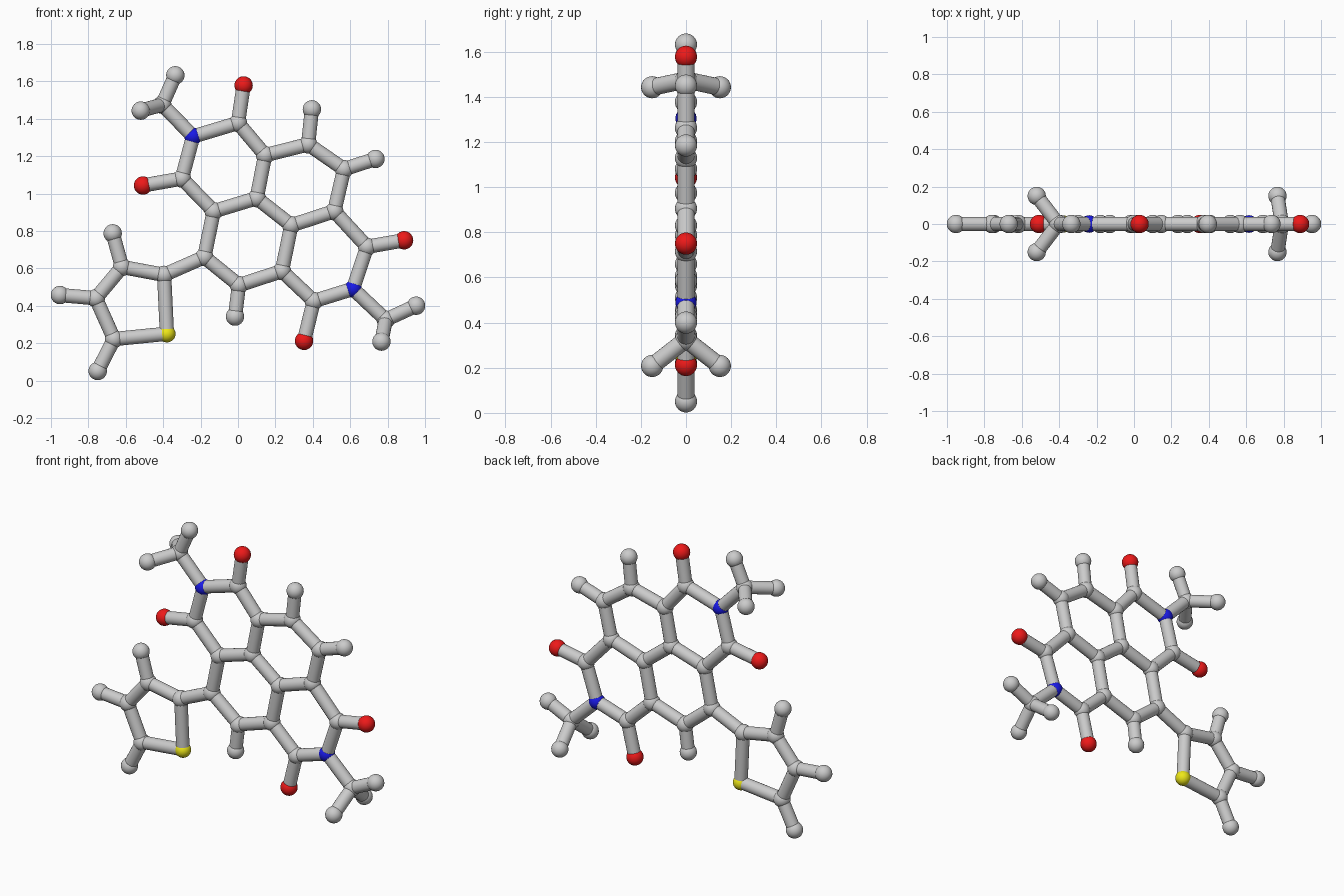
import bpy
from mathutils import Vector
from itertools import combinations

if "Cube" in bpy.data.objects:
    bpy.data.objects.remove(bpy.data.objects["Cube"])

ATOM_R, BOND_R = 0.049, 0.038


def material(name, rgb):
    m = bpy.data.materials.new(name)
    m.diffuse_color = (*rgb, 1)
    m.use_nodes = True
    m.node_tree.nodes["Principled BSDF"].inputs["Base Color"].default_value = m.diffuse_color
    return m


# Atom centres as (x, z) in the molecule's flat plane
flat = {
    "carbon": [
        # fused ring core
        (-0.13, 0.905), (0.10, 0.975), (0.285, 0.83), (0.235, 0.585),
        (0.005, 0.51), (-0.18, 0.66), (0.145, 1.205), (0.375, 1.263),
        (0.567, 1.13), (0.515, 0.905),
        # carbonyl carbons
        (0.0, 1.377), (-0.30, 1.08), (0.69, 0.715), (0.405, 0.425),
        # methyl carbons
        (-0.405, 1.475), (0.79, 0.325),
        # five-sided ring
        (-0.395, 0.565), (-0.62, 0.607), (-0.76, 0.44), (-0.663, 0.222)],
    "nitrogen": [(-0.24, 1.305), (0.615, 0.49)],
    "oxygen": [(0.03, 1.578), (-0.508, 1.043), (0.888, 0.75), (0.353, 0.212)],
    "sulfur": [(-0.38, 0.25)],
    "hydrogen": [(0.395, 1.45), (0.735, 1.185), (-0.016, 0.342), (-0.67, 0.787),
                 (-0.952, 0.457), (-0.75, 0.051), (-0.335, 1.632), (0.952, 0.40)],
}
atoms = [(kind, Vector((x, 0, z))) for kind, pts in flat.items() for x, z in pts]

# Methyl hydrogens mirrored in front of and behind the plane
for x, z in [(-0.52, 1.443), (0.767, 0.208)]:
    for y in (-0.15, 0.15):
        atoms.append(("hydrogen", Vector((x, y, z))))

colours = {"nitrogen": material("blue", (0.01, 0.01, 0.8)),
           "oxygen": material("red", (0.85, 0.01, 0.01)),
           "sulfur": material("yellow", (0.85, 0.8, 0.01))}
radii = {"nitrogen": 0.047, "sulfur": 0.046}

# Atom balls
for kind, pos in atoms:
    bpy.ops.mesh.primitive_uv_sphere_add(segments=24, ring_count=16,
                                         radius=radii.get(kind, ATOM_R), location=pos)
    ball = bpy.context.object
    ball.name = kind + "_atom"
    bpy.ops.object.shade_smooth()
    if kind in colours:
        ball.data.materials.append(colours[kind])

# Bond rods between neighbouring atoms (sulfur bonds are longer)
for (ka, a), (kb, b) in combinations(atoms, 2):
    d = b - a
    if d.length < (0.34 if "sulfur" in (ka, kb) else 0.27):
        bpy.ops.mesh.primitive_cylinder_add(vertices=20, radius=BOND_R,
                                            depth=d.length, location=(a + b) / 2)
        rod = bpy.context.object
        rod.name = "bond_rod"
        rod.rotation_euler = d.to_track_quat('Z', 'Y').to_euler()
        bpy.ops.object.shade_smooth_by_angle()
